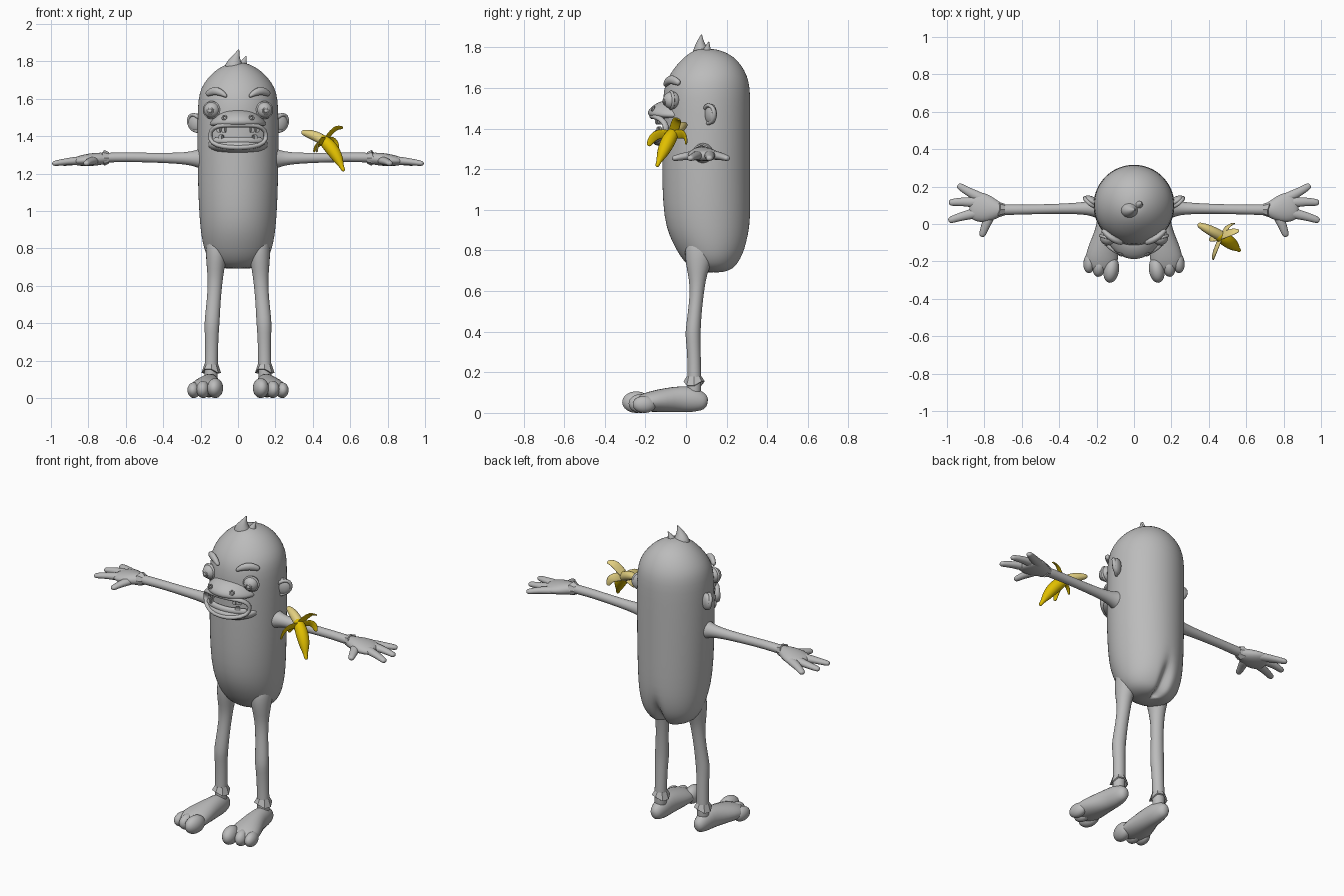
import bpy, bmesh
from math import sin, cos, pi, sqrt, exp, radians
from mathutils import Vector, Matrix, Euler

cube = bpy.data.objects.get("Cube")
if cube:
    bpy.data.objects.remove(cube, do_unlink=True)

X, Y, Z = Vector((1, 0, 0)), Vector((0, 1, 0)), Vector((0, 0, 1))


def material(name, rgb):
    mat = bpy.data.materials.new(name)
    mat.use_nodes = True
    mat.diffuse_color = (*rgb, 1)
    mat.node_tree.nodes["Principled BSDF"].inputs["Base Color"].default_value = (*rgb, 1)
    return mat


GREY = material("grey", (0.5, 0.5, 0.5))
PEEL = material("banana yellow", (0.75, 0.52, 0.0))
FLESH = material("pale banana", (0.77, 0.63, 0.22))


def finish(name, bm, mats, smooth=True, subdiv=0):
    bmesh.ops.recalc_face_normals(bm, faces=bm.faces)
    mesh = bpy.data.meshes.new(name)
    bm.to_mesh(mesh)
    bm.free()
    for mat in mats:
        mesh.materials.append(mat)
    if smooth:
        mesh.shade_smooth()
    obj = bpy.data.objects.new(name, mesh)
    bpy.context.collection.objects.link(obj)
    if subdiv:
        mod = obj.modifiers.new("Subdivision", 'SUBSURF')
        mod.levels = mod.render_levels = subdiv
    return obj


def loft(name, sections, side, mats=(GREY,), axis=None, s=1, segs=12,
         closed=False, rounded=True):
    """Skin elliptical sections (x, y, z, side radius, other radius) along a path."""
    pts = [Vector((p[0] * s, p[1], p[2])) for p in sections]
    n = len(pts)
    rings = []
    for i, p in enumerate(sections):
        if closed:
            t = pts[(i + 1) % n] - pts[i - 1]
        else:
            t = pts[min(i + 1, n - 1)] - pts[max(i - 1, 0)]
        t = axis.copy() if axis else t.normalized()
        a = (side - t * side.dot(t)).normalized()
        rings.append((pts[i], t, a, t.cross(a), p[3], p[4]))
    if rounded and not closed:
        for end, sign in ((0, -1), (-1, 1)):
            c, t, a, b, ra, rb = rings[end]
            for deg in (40, 72):
                k, off = cos(radians(deg)), sin(radians(deg)) * min(ra, rb)
                ring = (c + t * off * sign, t, a, b, ra * k, rb * k)
                rings.insert(0 if sign < 0 else len(rings), ring)
    bm = bmesh.new()
    loops = []
    for c, t, a, b, ra, rb in rings:
        angles = [2 * pi * j / segs for j in range(segs)]
        loops.append([bm.verts.new(c + a * cos(q) * ra + b * sin(q) * rb) for q in angles])
    for i in range(len(loops) if closed else len(loops) - 1):
        lo, hi = loops[i], loops[(i + 1) % len(loops)]
        for j in range(segs):
            k = (j + 1) % segs
            f = bm.faces.new((lo[j], lo[k], hi[k], hi[j]))
            f.material_index = int(len(mats) > 1 and j < segs // 2)
    if not closed:
        bm.faces.new(loops[0])
        bm.faces.new(loops[-1])
    return finish(name, bm, mats, subdiv=1)


def ball(name, loc, size, rot=(0, 0, 0)):
    bm = bmesh.new()
    m = Matrix.LocRotScale(Vector(loc), Euler(rot), Vector(size))
    bmesh.ops.create_uvsphere(bm, u_segments=24, v_segments=16, radius=1, matrix=m)
    return finish(name, bm, (GREY,))


def tooth(name, loc, size, turn):
    bm = bmesh.new()
    m = Matrix.LocRotScale(Vector(loc), Euler((0, 0, turn)), Vector(size))
    bmesh.ops.create_cube(bm, size=1, matrix=m)
    bmesh.ops.bevel(bm, geom=bm.edges[:], offset=0.005, segments=2, affect='EDGES')
    return finish(name, bm, (GREY,), smooth=False)


def ring(name, centre, normal, radius, thick):
    """Round rim facing along a direction."""
    n = Vector(normal).normalized()
    a = n.cross(Z).normalized()
    b = n.cross(a)
    c = Vector(centre)
    path = [(*(c + (a * cos(q) + b * sin(q)) * radius), thick, thick)
            for q in (2 * pi * i / 16 for i in range(16))]
    return loft(name, path, n, segs=8, closed=True)


def cuff(name, centre, axis, side, r1, r2, length, zig):
    """Short flared sleeve with a zigzag hem."""
    bm = bmesh.new()
    c, other = Vector(centre), axis.cross(side)
    top, hem = [], []
    for j in range(8):
        d = side * cos(pi * j / 4) + other * sin(pi * j / 4)
        top.append(bm.verts.new(c + d * r1))
        hem.append(bm.verts.new(c + d * r2 + axis * (length + zig * (-1) ** (j // 2))))
    for j in range(8):
        k = (j + 1) % 8
        bm.faces.new((top[j], top[k], hem[k], hem[j]))
    obj = finish(name, bm, (GREY,), smooth=False)
    obj.modifiers.new("Thickness", 'SOLIDIFY').thickness = 0.008


# Capsule body and head: height, half width, front, back
profile = [(.69, .06, .09, .19), (.70, .1, .05, .225), (.72, .14, .015, .252),
           (.76, .167, -.02, .277), (.80, .182, -.045, .295), (.87, .197, -.082, .311),
           (.96, .206, -.108, .317), (1.1, .213, -.117, .317), (1.3, .217, -.118, .317),
           (1.5, .217, -.117, .317), (1.6, .213, -.11, .316), (1.66, .197, -.085, .302),
           (1.71, .163, -.05, .275), (1.75, .122, -.012, .24), (1.775, .082, .022, .2),
           (1.795, .035, .06, .14)]
body = loft("body", [(0, (f + b) / 2, z, w, (b - f) / 2) for z, w, f, b in profile],
            X, axis=Z, segs=48, rounded=False)
# Cleft at the lower back
for v in body.data.vertices:
    if v.co.y > .1 and v.co.z < .88:
        k = exp(-(v.co.x / .022) ** 2) * min(1, (.88 - v.co.z) / .1)
        v.co.y -= .045 * k
        v.co.z += .025 * k

# Hair tuft
loft("hair_tuft", [(-.022, .075, 1.765, .055, .05), (-.018, .072, 1.795, .042, .036),
                   (-.01, .07, 1.825, .02, .02), (.003, .076, 1.86, .004, .004)], X)
loft("small_hair_tuft", [(.022, .1, 1.765, .032, .03), (.03, .105, 1.795, .018, .018),
                         (.043, .112, 1.826, .003, .003)], X)


# Muzzle and jaw: height, half width, front
def face_block(name, rows):
    loft(name, [(0, -.03, z, w, -.03 - f) for z, w, f in rows], X, axis=Z,
         segs=24, rounded=False)


face_block("muzzle", [(1.542, .07, -.1), (1.532, .095, -.135), (1.51, .122, -.17),
                      (1.485, .145, -.192), (1.465, .157, -.188), (1.448, .15, -.165)])
face_block("jaw", [(1.378, .145, -.14), (1.368, .163, -.165), (1.35, .165, -.175),
                   (1.33, .152, -.168), (1.308, .11, -.14)])


def lip_y(x):
    return -.04 - .13 * sqrt(max(0, 1 - (x / .168) ** 2))


half = [(.08, 1.46), (.13, 1.45), (.155, 1.41), (.143, 1.36), (.08, 1.342)]
outline = [(0, 1.46)] + half + [(0, 1.338)] + [(-x, z) for x, z in reversed(half)]
loft("lips", [(x, lip_y(x), z, .017, .014) for x, z in outline], Y, segs=8, closed=True)
loft("lower_gum", [(x, lip_y(x) + .025, 1.375, .016, .02)
                   for x in (-.12, -.08, -.04, 0, .04, .08, .12)], Y)
for x in (-.1, -.075, .075, .1):
    tooth("upper_tooth", (x, lip_y(x) + .018, 1.437), (.026, .022, .034), x * 5)
for x in (-.09, .09):
    tooth("lower_tooth", (x, lip_y(x) + .018, 1.395), (.026, .02, .03), x * 5)

for s, tag in ((1, "left_"), (-1, "right_")):
    # Eyes, brows and nostrils
    ball(tag + "eye", (s * .14, -.07, 1.54), (.043, .043, .043))
    ring(tag + "eyelid", (s * .142, -.074, 1.54), (s * .3, -1, 0), .042, .008)
    ring(tag + "iris", (s * .148, -.107, 1.535), (s * .25, -1, 0), .017, .004)
    ball(tag + "pupil", (s * .149, -.111, 1.535), (.01, .006, .01))
    loft(tag + "eyebrow", [(.068, -.1, 1.617, .011, .013), (.09, -.092, 1.634, .02, .018),
                           (.13, -.07, 1.646, .025, .018), (.16, -.04, 1.628, .017, .014)],
         Z, s=s)
    ring(tag + "nostril", (s * .073, -.163, 1.5), (s * .35, -1, .45), .011, .005)

    # Ears
    ball(tag + "ear", (s * .225, .122, 1.472), (.046, .024, .05), (0, 0, s * .5))
    rim = [(.215, .095, 1.503), (.24, .108, 1.52), (.261, .132, 1.508),
           (.266, .143, 1.475), (.25, .135, 1.437), (.22, .11, 1.427)]
    loft(tag + "ear_rim", [(*p, .012, .012) for p in rim], Y, s=s, segs=8)

    # Arms and hands
    loft(tag + "arm", [(.17, .085, 1.28, .07, .07), (.21, .085, 1.28, .05, .052),
                       (.25, .084, 1.281, .037, .038), (.32, .083, 1.282, .03, .03),
                       (.45, .08, 1.285, .027, .027), (.6, .077, 1.288, .027, .026),
                       (.72, .076, 1.285, .031, .028)], Y, s=s)
    cuff(tag + "wrist_cuff", (s * .69, .077, 1.284), X * s, Y, .03, .042, .03, .005)
    loft(tag + "palm", [(.71, .076, 1.282, .036, .031), (.75, .078, 1.278, .062, .036),
                        (.80, .083, 1.273, .084, .035), (.85, .098, 1.268, .08, .028)],
         Y, s=s)
    fingers = {"outer_finger": [(.81, .135), (.885, .172), (.93, .2)],
               "middle_finger": [(.84, .115), (.92, .12), (.975, .115)],
               "inner_finger": [(.84, .06), (.92, .042), (.978, .022)],
               "thumb": [(.77, .045), (.795, -.01), (.81, -.054)]}
    for name, path in fingers.items():
        rows = [(x, y, z, r * .8, r)
                for (x, y), z, r in zip(path, (1.27, 1.264, 1.255), (.032, .024, .02))]
        loft(tag + name, rows, Z, s=s, segs=10)

    # Legs
    loft(tag + "leg", [(.11, .07, .82, .065, .08), (.116, .062, .75, .058, .07),
                       (.12, .056, .69, .048, .05), (.122, .056, .62, .04, .037),
                       (.13, .046, .52, .038, .034), (.138, .036, .42, .042, .038),
                       (.14, .034, .38, .041, .039), (.141, .038, .32, .037, .035),
                       (.142, .042, .2, .036, .034), (.145, .04, .1, .038, .038)], X, s=s)
    cuff(tag + "ankle_cuff", (s * .143, .04, .18), -Z, X, .037, .052, .035, .01)

    # Feet and toes
    loft(tag + "foot", [(.147, .068, .058, .042, .052), (.147, .03, .066, .052, .066),
                        (.15, -.03, .068, .057, .067), (.16, -.1, .063, .076, .062),
                        (.172, -.17, .056, .092, .054), (.173, -.215, .05, .088, .044)],
         X, s=s)
    for name, x, y, r, h in (("big_toe", .122, -.245, .042, .053),
                             ("middle_toe", .186, -.225, .036, .046),
                             ("small_toe", .236, -.205, .034, .042)):
        ball(tag + name, (s * x, y, h), (r, .07 if r > .04 else .058, h), (0, 0, s * .15))

# Peeled banana
loft("banana_flesh", [(.355, -.008, 1.418, .018, .018), (.39, -.025, 1.41, .028, .028),
                      (.43, -.045, 1.394, .031, .031), (.475, -.07, 1.365, .031, .031)],
     Z, (FLESH,), segs=8)
loft("banana_peel", [(.458, -.064, 1.378, .032, .032), (.485, -.08, 1.353, .04, .04),
                     (.515, -.1, 1.315, .039, .039), (.54, -.12, 1.27, .029, .029),
                     (.553, -.133, 1.24, .013, .013), (.562, -.14, 1.222, .012, .012)],
     Y, (PEEL,), segs=8)

# Hanging strips of peel, pale on the inside
tip_direction = Vector((-.8, .4, .45))
strips = {"upper_peel_strip": [(.465, -.065, 1.38), (.497, -.052, 1.42),
                               (.527, -.042, 1.448), (.556, -.036, 1.445)],
          "front_peel_strip": [(.46, -.08, 1.372), (.44, -.13, 1.378),
                               (.425, -.168, 1.355), (.422, -.183, 1.32)],
          "back_peel_strip": [(.475, -.055, 1.37), (.497, -.015, 1.378),
                              (.522, 0, 1.36), (.53, .001, 1.328)],
          "lower_peel_strip": [(.455, -.07, 1.367), (.43, -.07, 1.358),
                               (.414, -.075, 1.34), (.407, -.08, 1.32)]}
for name, path in strips.items():
    side = tip_direction.cross(Vector(path[-1]) - Vector(path[0]))
    loft(name, [(*p, w, .006) for p, w in zip(path, (.026, .029, .025, .013))],
         side, (PEEL, FLESH), segs=8)
